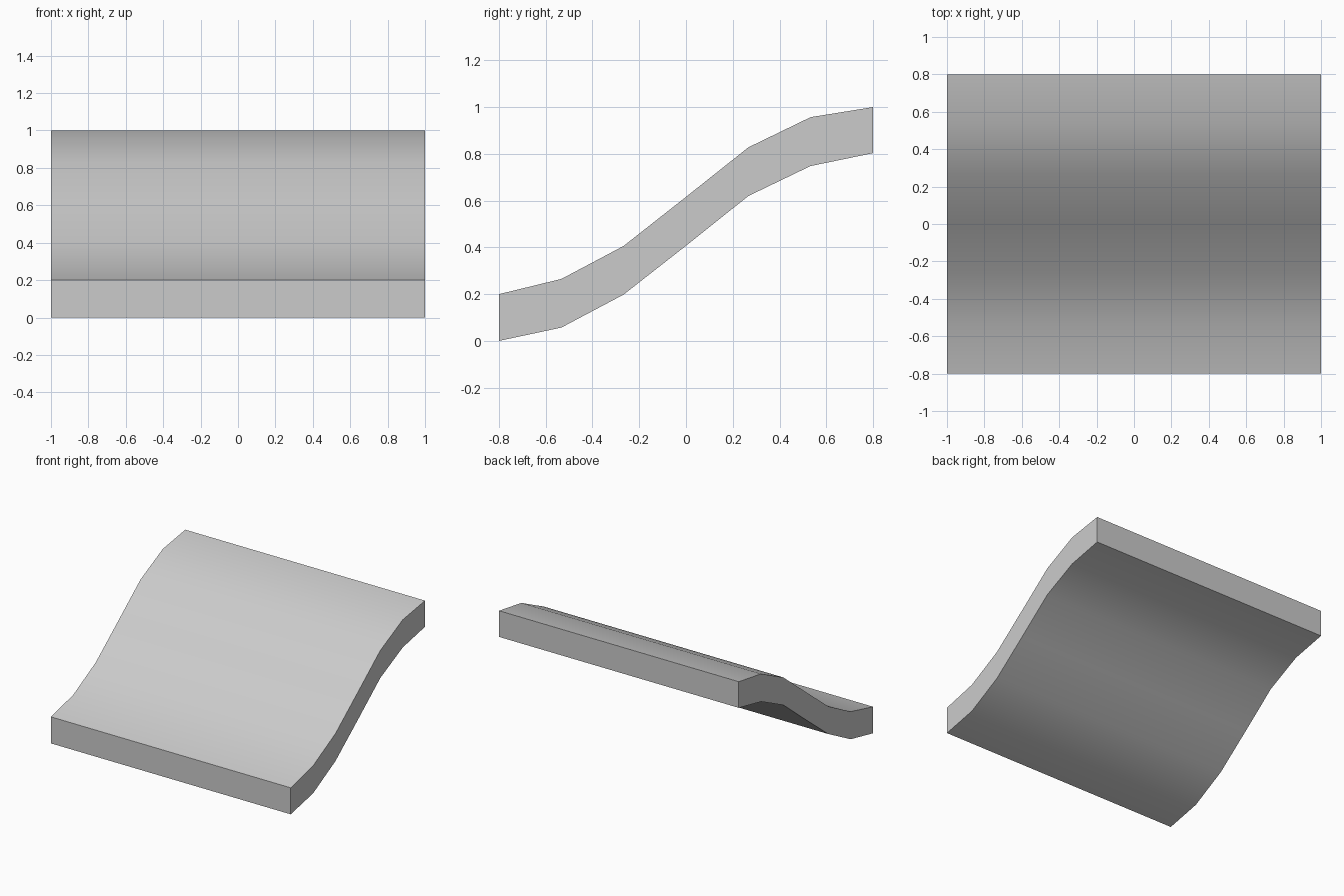
import bpy
import bmesh
import math

if "Cube" in bpy.data.objects:
    bpy.data.objects.remove(bpy.data.objects["Cube"])

# S-curve side profile: (y, underside z, top z)
profile = [
    (-0.8, 0.0, 0.2),
    (-0.533, 0.057, 0.265),
    (-0.267, 0.198, 0.406),
    (0.0, 0.407, 0.616),
    (0.267, 0.62, 0.828),
    (0.533, 0.748, 0.957),
    (0.8, 0.803, 1.0),
]
HALF_WIDTH = 1.0

# Curved ramp slab: quad strips across the width, closed by side and end faces
bm = bmesh.new()
rings = []
for y, low, high in profile:
    corners = [(-HALF_WIDTH, low), (HALF_WIDTH, low), (HALF_WIDTH, high), (-HALF_WIDTH, high)]
    rings.append([bm.verts.new((x, y, z)) for x, z in corners])
for a, b in zip(rings, rings[1:]):
    for i in range(4):
        j = (i + 1) % 4
        bm.faces.new((a[i], a[j], b[j], b[i]))
bm.faces.new(rings[0])
bm.faces.new(rings[-1])
bmesh.ops.recalc_face_normals(bm, faces=bm.faces)

mesh = bpy.data.meshes.new("curved_ramp")
bm.to_mesh(mesh)
bm.free()
ramp = bpy.data.objects.new("curved_ramp", mesh)
bpy.context.collection.objects.link(ramp)

# Smooth the curved surfaces, keep the slab edges sharp
bpy.context.view_layer.objects.active = ramp
ramp.select_set(True)
bpy.ops.object.shade_smooth_by_angle(angle=math.radians(30))
